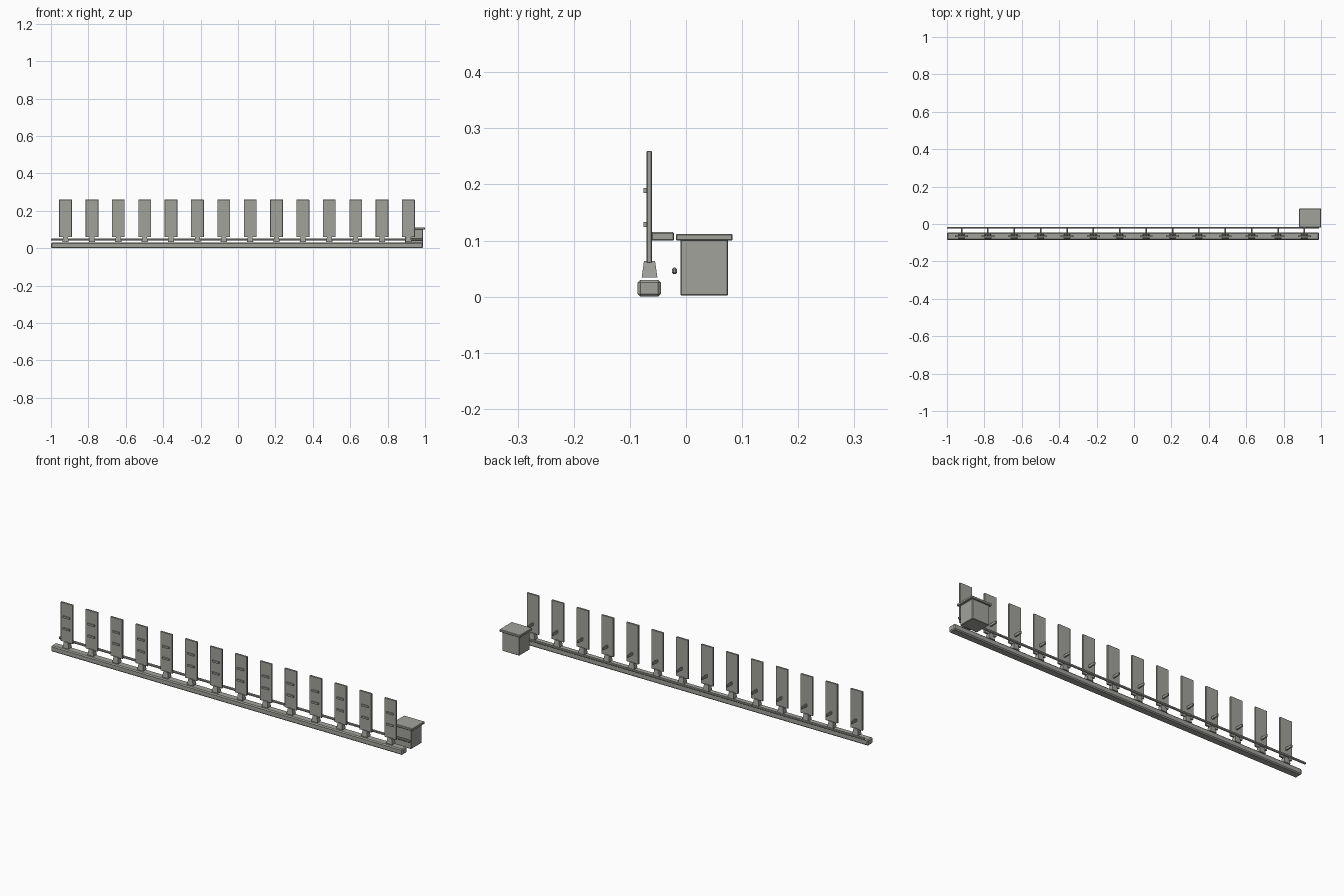
import bpy
import bmesh

cube = bpy.data.objects.get("Cube")
if cube:
    bpy.data.objects.remove(cube, do_unlink=True)

grey = bpy.data.materials.new("warm grey")
grey.use_nodes = True
colour = (0.36, 0.36, 0.335, 1)
grey.diffuse_color = colour
grey.node_tree.nodes["Principled BSDF"].inputs["Base Color"].default_value = colour


def box(name, x, y, z, bevel=0, taper=1):
    """Box between (min, max) pairs, with optional bevel and narrowed top."""
    bm = bmesh.new()
    bmesh.ops.create_cube(bm, size=1)
    for v in bm.verts:
        if v.co.z > 0:
            v.co.x *= taper
            v.co.y *= taper
        for i, (low, high) in enumerate((x, y, z)):
            v.co[i] = (low + high) / 2 + v.co[i] * (high - low)
    mesh = bpy.data.meshes.new(name)
    bm.to_mesh(mesh)
    bm.free()
    mesh.materials.append(grey)
    obj = bpy.data.objects.new(name, mesh)
    bpy.context.collection.objects.link(obj)
    if bevel:
        mod = obj.modifiers.new("Bevel", "BEVEL")
        mod.width = bevel
        mod.segments = 1
    return obj


def centred(x, width):
    return (x - width / 2, x + width / 2)


# Long base beam and the rail behind it
box("base_beam", (-1, 0.99), (-0.086, -0.045), (0, 0.03), bevel=0.005)
box("back_rail", (-1, 0.99), (-0.025, -0.016), (0.04, 0.052), bevel=0.003)

# Row of upright panels, each with foot, front slats and rear arm
COUNT = 14
for i in range(COUNT):
    x = -0.922 + i * 0.141
    n = i + 1
    box(f"panel_{n}", centred(x, 0.068), (-0.070, -0.061), (0.06, 0.26), bevel=0.001)
    box(f"panel_foot_{n}", centred(x, 0.034), (-0.079, -0.051), (0.034, 0.064), taper=0.7)
    for level, z in (("lower", 0.129), ("upper", 0.189)):
        box(f"{level}_slat_{n}", centred(x, 0.038), (-0.076, -0.069), centred(z, 0.009))
    box(f"rear_arm_{n}", centred(x, 0.008), (-0.062, -0.021), (0.1, 0.115), bevel=0.002)

# Cabinet with overhanging lid at the left end
box("cabinet", (0.892, 0.988), (-0.01, 0.075), (0.002, 0.102), bevel=0.002)
box("cabinet_lid", (0.883, 1.0), (-0.018, 0.083), (0.1, 0.112), bevel=0.002)
